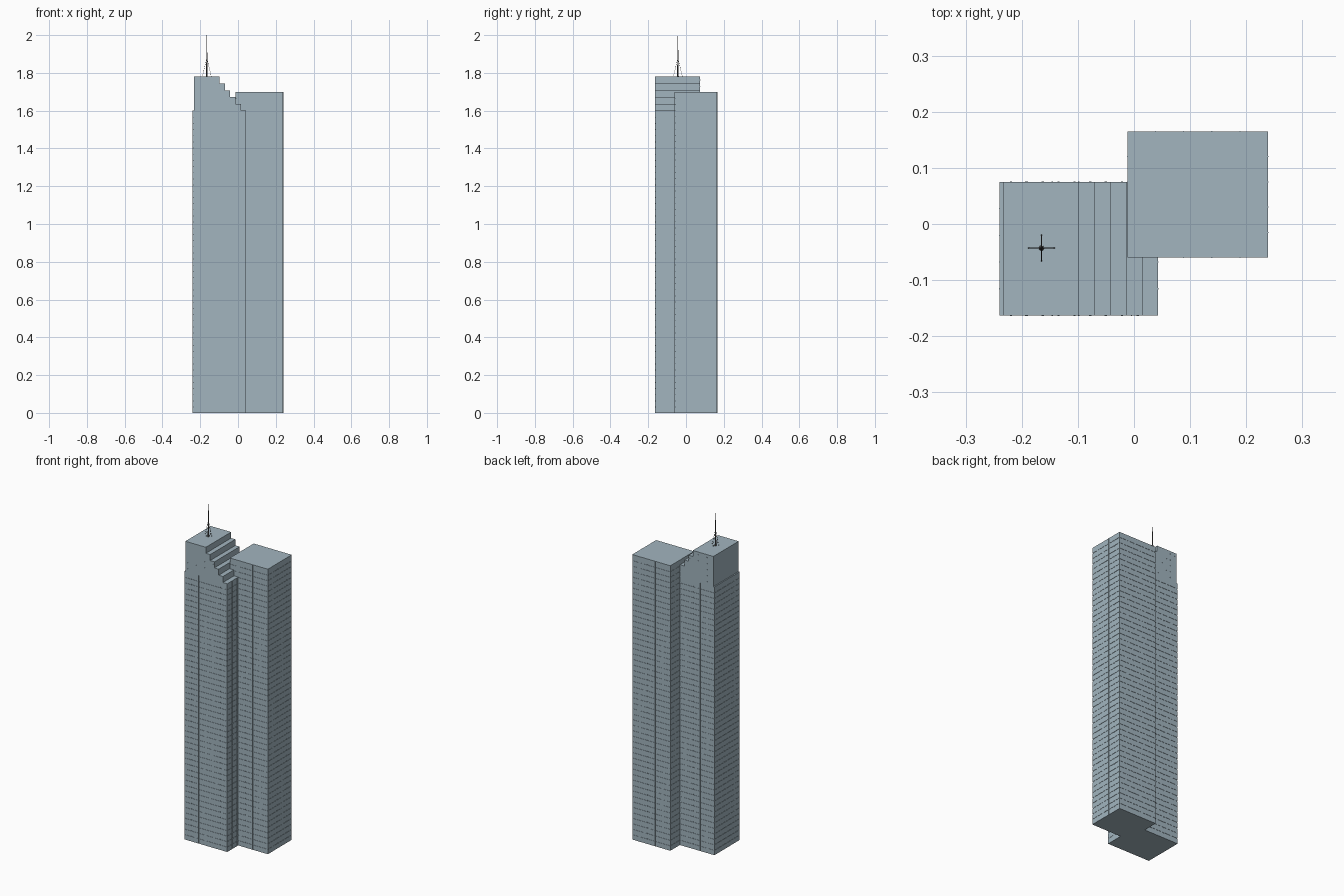
import bpy, bmesh
from mathutils import Vector, Matrix

if "Cube" in bpy.data.objects:
    bpy.data.objects.remove(bpy.data.objects["Cube"])

glass = bpy.data.materials.new("blue_grey_facade")
glass.diffuse_color = (0.36, 0.46, 0.52, 1)
glass.use_nodes = True
glass.node_tree.nodes["Principled BSDF"].inputs["Base Color"].default_value = glass.diffuse_color
steel = bpy.data.materials.new("dark_steel")
steel.diffuse_color = (0.12, 0.12, 0.12, 1)
steel.use_nodes = True
steel.node_tree.nodes["Principled BSDF"].inputs["Base Color"].default_value = steel.diffuse_color


def add_box(bm, x0, x1, y0, y1, z0, z1):
    m = Matrix.Translation(((x0 + x1) / 2, (y0 + y1) / 2, (z0 + z1) / 2))
    m = m @ Matrix.Diagonal((x1 - x0, y1 - y0, z1 - z0, 1))
    bmesh.ops.create_cube(bm, size=1, matrix=m)


def add_rod(bm, a, b, r0, r1, sides=6):
    a, b = Vector(a), Vector(b)
    d = b - a
    m = Matrix.Translation((a + b) / 2) @ d.to_track_quat('Z', 'Y').to_matrix().to_4x4()
    bmesh.ops.create_cone(bm, cap_ends=True, segments=sides, radius1=r0, radius2=r1,
                          depth=d.length, matrix=m)


def finish(bm, name, mat):
    me = bpy.data.meshes.new(name)
    bm.to_mesh(me)
    bm.free()
    me.materials.append(mat)
    ob = bpy.data.objects.new(name, me)
    bpy.context.collection.objects.link(ob)
    return ob


def tower(name, x0, x1, y0, y1, top, floors, nx, ny):
    # Glass core, slightly recessed
    e = 0.0015
    bm = bmesh.new()
    add_box(bm, x0 + e, x1 - e, y0 + e, y1 - e, 0, top)
    finish(bm, name + "_core", glass)
    # Spandrel bands, one per floor, leaving a thin shadow gap
    bm = bmesh.new()
    h = top / floors
    for i in range(floors):
        add_box(bm, x0, x1, y0, y1, i * h, (i + 1) * h - (0.004 if i < floors - 1 else 0))
    finish(bm, name + "_floor_bands", glass)
    # Vertical mullions on all four sides
    bm = bmesh.new()
    w, p = 0.001, 0.0006
    for i in range(1, nx):
        x = x0 + (x1 - x0) * i / nx
        add_box(bm, x - w, x + w, y0 - p, y0 + e, 0, top)
        add_box(bm, x - w, x + w, y1 - e, y1 + p, 0, top)
    for i in range(1, ny):
        y = y0 + (y1 - y0) * i / ny
        add_box(bm, x0 - p, x0 + e, y - w, y + w, 0, top)
        add_box(bm, x1 - e, x1 + p, y - w, y + w, 0, top)
    finish(bm, name + "_mullions", glass)


tower("front_tower", -0.24, 0.043, -0.163, 0.075, 1.60, 49, 6, 5)
tower("rear_tower", -0.012, 0.239, -0.06, 0.165, 1.70, 52, 5, 5)

# Stepped crown: one staircase profile extruded front to back
STEP_X, STEP_Z, LEFT, RIGHT = 0.0282, 0.036, -0.233, 0.043
profile = [(LEFT, 1.60), (LEFT, 1.78)]
for i in range(5):
    x = RIGHT - (5 - i) * STEP_X
    profile += [(x, 1.78 - i * STEP_Z), (x, 1.78 - (i + 1) * STEP_Z)]
profile[-1] = (profile[-1][0], 1.60)
bm = bmesh.new()
face = bm.faces.new([bm.verts.new((x, -0.163, z)) for x, z in profile])
ext = bmesh.ops.extrude_face_region(bm, geom=[face])
bmesh.ops.translate(bm, vec=(0, 0.238, 0),
                    verts=[g for g in ext["geom"] if isinstance(g, bmesh.types.BMVert)])
bmesh.ops.recalc_face_normals(bm, faces=bm.faces)
finish(bm, "stepped_crown", glass)

# Small window studs on the crown's front and back
bm = bmesh.new()
for row in range(5):
    z = 1.618 + row * STEP_Z
    n = 9 - row
    for col in range(n):
        x = LEFT + 0.014 + col * STEP_X
        if x + 0.003 < RIGHT - (row + 1) * STEP_X + STEP_X * 0.5:
            for y in (-0.163, 0.075):
                add_box(bm, x - 0.002, x + 0.002, y - 0.0006, y + 0.0006, z - 0.002, z + 0.002)
finish(bm, "crown_windows", glass)

# Spire with stacked tapering sections
sx, sy = -0.165, -0.043
bm = bmesh.new()
for z0, z1, r0, r1 in [(1.775, 1.80, 0.005, 0.004), (1.80, 1.89, 0.004, 0.0025),
                       (1.89, 2.0, 0.0025, 0.0006)]:
    add_rod(bm, (sx, sy, z0), (sx, sy, z1), r0, r1, 8)
finish(bm, "spire_mast", steel)

# Four braces around the mast
bm = bmesh.new()
for dx, dy in ((1, 0), (-1, 0), (0, 1), (0, -1)):
    add_rod(bm, (sx + dx * 0.024, sy + dy * 0.024, 1.779), (sx, sy, 1.88), 0.0007, 0.0007, 4)
finish(bm, "spire_braces", steel)
